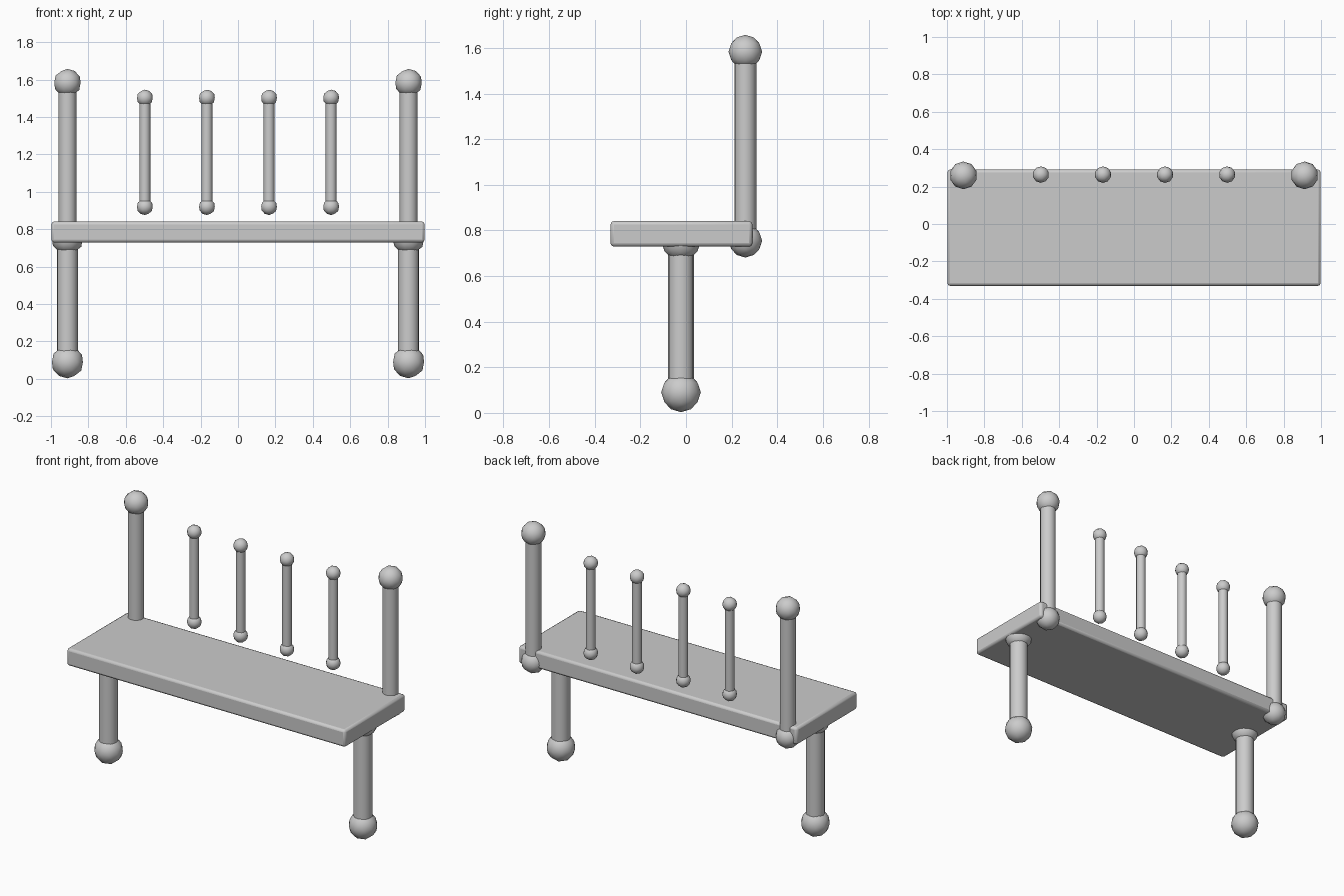
import bpy

if "Cube" in bpy.data.objects:
    bpy.data.objects.remove(bpy.data.objects["Cube"])


def smooth(obj, angle=0.9):
    bpy.ops.object.select_all(action='DESELECT')
    obj.select_set(True)
    bpy.context.view_layer.objects.active = obj
    bpy.ops.object.shade_smooth_by_angle(angle=angle)


def knobbed_rod(name, x, y, z0, z1, rod_r, ball_r):
    """Round rod from z0 to z1 with a faceted ball centred on each end."""
    bpy.ops.mesh.primitive_cylinder_add(
        vertices=16, radius=rod_r, depth=z1 - z0, location=(x, y, (z0 + z1) / 2))
    rod = bpy.context.object
    rod.name = name
    smooth(rod)
    for label, z in (("bottom", z0), ("top", z1)):
        bpy.ops.mesh.primitive_ico_sphere_add(
            subdivisions=2, radius=ball_r, location=(x, y, z))
        ball = bpy.context.object
        ball.name = f"{name}_{label}_ball"
        smooth(ball)


# Seat board with softened edges
bpy.ops.mesh.primitive_cube_add(size=1, location=(0, -0.02, 0.785))
seat = bpy.context.object
seat.name = "seat"
seat.scale = (1.996, 0.622, 0.112)
bpy.ops.object.transform_apply(location=False, rotation=False, scale=True)
bevel = seat.modifiers.new("soft_edges", 'BEVEL')
bevel.width = 0.015
bevel.segments = 2
smooth(seat)

# Legs and back posts, one of each per side
for side, x in (("left", -0.912), ("right", 0.912)):
    knobbed_rod(f"{side}_leg", x, -0.022, 0.09, 0.752, 0.056, 0.087)
    knobbed_rod(f"{side}_back_post", x, 0.26, 0.755, 1.583, 0.048, 0.074)

# Back spindles
for i in range(4):
    knobbed_rod(f"back_spindle_{i + 1}", -0.498 + i * 0.332, 0.264,
                0.92, 1.502, 0.029, 0.044)
